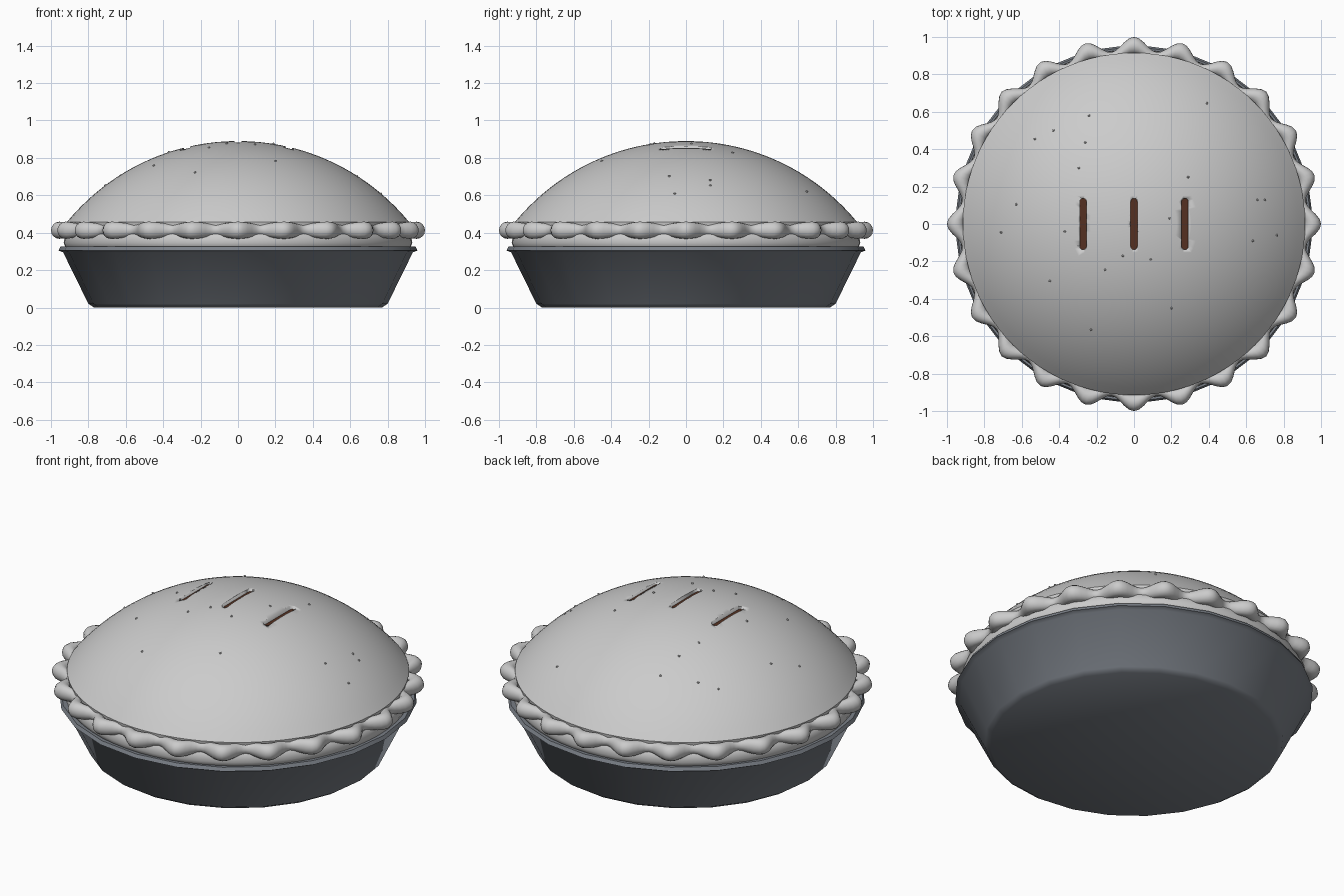
import bpy, bmesh, math
from mathutils import Vector

if "Cube" in bpy.data.objects:
    bpy.data.objects.remove(bpy.data.objects["Cube"])

def add(name, bm, angle=40, mat=None):
    bmesh.ops.recalc_face_normals(bm, faces=bm.faces)
    me = bpy.data.meshes.new(name)
    bm.to_mesh(me)
    bm.free()
    ob = bpy.data.objects.new(name, me)
    bpy.context.collection.objects.link(ob)
    if mat:
        me.materials.append(mat)
    bpy.ops.object.select_all(action='DESELECT')
    ob.select_set(True)
    bpy.context.view_layer.objects.active = ob
    bpy.ops.object.shade_smooth_by_angle(angle=math.radians(angle))
    return ob

def lathe(profile, n):
    """Revolve (r, z) points; r = 0 ends become poles."""
    bm = bmesh.new()
    rings = []
    for r, z in profile:
        if r == 0:
            rings.append([bm.verts.new((0, 0, z))] * n)
        else:
            rings.append([bm.verts.new((r * math.cos(2 * math.pi * i / n),
                                        r * math.sin(2 * math.pi * i / n), z)) for i in range(n)])
    for a, b in zip(rings, rings[1:]):
        for i in range(n):
            j = (i + 1) % n
            bm.faces.new(list(dict.fromkeys((a[i], a[j], b[j], b[i]))))
    return bm

def slot(x, z0, z1, w, half):
    """Capsule-shaped prism along y."""
    bm = bmesh.new()
    pts = []
    for s in (1, -1):
        for k in range(9):
            t = math.pi * k / 8
            pts.append((x + s * w * math.cos(t), s * (half - w + w * math.sin(t))))
    f = bm.faces.new([bm.verts.new((px, py, z0)) for px, py in pts])
    top = bmesh.ops.extrude_face_region(bm, geom=[f])
    bmesh.ops.translate(bm, vec=(0, 0, z1 - z0),
                        verts=[v for v in top['geom'] if isinstance(v, bmesh.types.BMVert)])
    return bm

def material(name, col):
    m = bpy.data.materials.new(name)
    m.diffuse_color = (*col, 1)
    m.use_nodes = True
    m.node_tree.nodes["Principled BSDF"].inputs["Base Color"].default_value = m.diffuse_color
    return m

metal = material("pan_metal", (0.20, 0.22, 0.25))
brown = material("filling_brown", (0.09, 0.03, 0.015))

# Pan with flared wall and small lip
add("pan", lathe([(0, 0), (0.77, 0), (0.80, 0.02), (0.935, 0.295), (0.96, 0.305),
                  (0.95, 0.325), (0.91, 0.32), (0.77, 0.03), (0, 0.03)], 24), 50, metal)

# Lower crust band sitting in the pan
add("crust_base", lathe([(0, 0.30), (0.89, 0.30), (0.92, 0.315), (0.932, 0.345),
                         (0.925, 0.39), (0.90, 0.41), (0, 0.41)], 64), 60)

# Domed top crust (spherical cap)
R, TOP = 1.183, 0.89
def dome_z(r):
    return TOP - R + math.sqrt(R * R - r * r)
cap = [(0.915 * i / 24, dome_z(0.915 * i / 24)) for i in range(25)]
dome = add("top_crust", lathe(cap + [(0.91, 0.42), (0, 0.42)], 96), 40)

# Crimped rim: 24 beads along a ring
bm = bmesh.new()
N, M = 240, 16
grid = []
for i in range(N):
    t = 2 * math.pi * i / N
    c = math.cos(24 * t)
    cr, m = 0.924 + 0.030 * c, 0.039 + 0.007 * c
    grid.append([bm.verts.new(((cr + m * math.cos(p)) * math.cos(t),
                               (cr + m * math.cos(p)) * math.sin(t),
                               0.413 + m * math.sin(p)))
                 for p in (2 * math.pi * k / M for k in range(M))])
for i in range(N):
    a, b = grid[i], grid[(i + 1) % N]
    for k in range(M):
        l = (k + 1) % M
        bm.faces.new((a[k], b[k], b[l], a[l]))
add("crimped_rim", bm, 60)

# Three steam slits cut in the dome, with dark filling at the bottom
for i, x in enumerate((-0.272, 0, 0.272)):
    z = dome_z(abs(x))
    cutter = add(f"slit_cutter_{i}", slot(x, z - 0.06, z + 0.1, 0.018, 0.137))
    cutter.hide_render = True
    cutter.hide_set(True)
    mod = dome.modifiers.new("slit", 'BOOLEAN')
    mod.operation, mod.solver, mod.object = 'DIFFERENCE', 'EXACT', cutter
    add(f"slit_filling_{i}", slot(x, z - 0.065, z - 0.022, 0.0178, 0.1368), 40, brown)

# Sugar specks scattered on the dome
SPECKS = [(.39, .645), (-.24, .58), (-.43, .50), (-.53, .455), (-.26, .435), (-.295, .30),
          (.29, .25), (-.63, .105), (.66, .13), (.70, .13), (.19, .03), (-.71, -.045),
          (-.37, -.04), (.765, -.06), (.635, -.09), (-.06, -.17), (.09, -.19),
          (-.155, -.245), (-.45, -.305), (.2, -.45), (-.23, -.565)]
bm = bmesh.new()
for x, y in SPECKS:
    new = bmesh.ops.create_icosphere(bm, subdivisions=1, radius=0.007)['verts']
    bmesh.ops.translate(bm, verts=new, vec=Vector((x, y, dome_z(math.hypot(x, y)) + 0.001)))
add("sugar_specks", bm)
